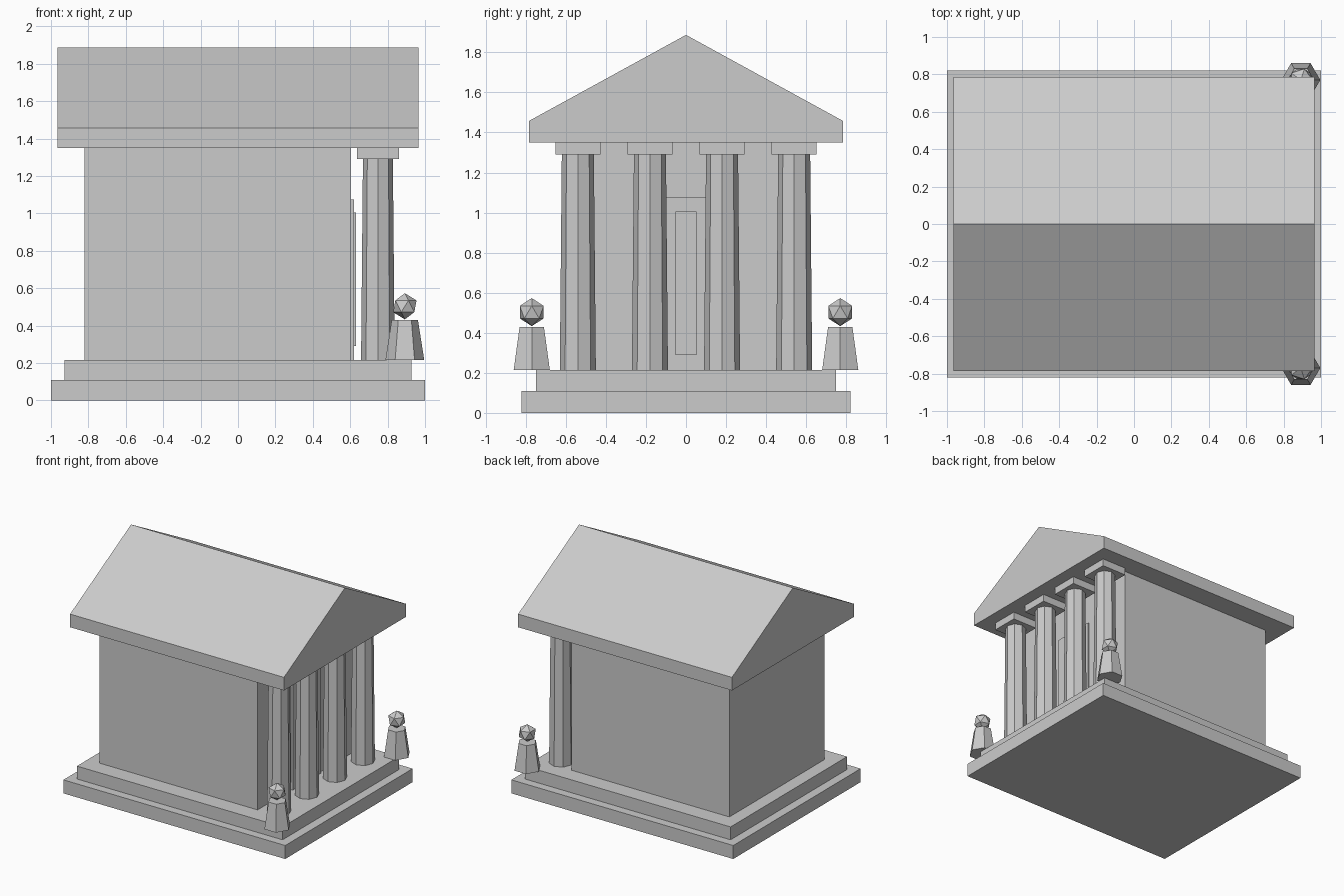
import bpy
import bmesh
import math

default = bpy.data.objects.get("Cube")
if default:
    bpy.data.objects.remove(default, do_unlink=True)

# Single stone colour
stone = bpy.data.materials.new("grey stone")
stone.use_nodes = True
GREY = (0.6, 0.6, 0.6, 1)
stone.diffuse_color = GREY
stone.node_tree.nodes["Principled BSDF"].inputs["Base Color"].default_value = GREY


def finish(name, bm):
    bmesh.ops.recalc_face_normals(bm, faces=bm.faces)
    mesh = bpy.data.meshes.new(name)
    bm.to_mesh(mesh)
    bm.free()
    mesh.materials.append(stone)
    obj = bpy.data.objects.new(name, mesh)
    bpy.context.collection.objects.link(obj)
    return obj


def box(name, x, y, z):
    """Box from (min, max) ranges on each axis."""
    bm = bmesh.new()
    bmesh.ops.create_cube(bm, size=1)
    for v in bm.verts:
        v.co = [r[0] if c < 0 else r[1] for c, r in zip(v.co, (x, y, z))]
    return finish(name, bm)


def taper(name, sides, r_bottom, r_top, x, y, z):
    """Tapered prism with a corner pointing along +x."""
    bm = bmesh.new()
    bmesh.ops.create_cone(bm, cap_ends=True, segments=sides, radius1=r_bottom,
                          radius2=r_top, depth=z[1] - z[0])
    obj = finish(name, bm)
    obj.rotation_euler.z = math.pi / 2
    obj.location = (x, y, sum(z) / 2)
    return obj


def both(half):
    return (-half, half)


FLOOR, EAVE = 0.215, 1.35

# Stepped base and hall
box("lower_step", both(1), both(0.82), (0, 0.11))
box("upper_step", both(0.927), both(0.75), (0.11, FLOOR))
box("hall", (-0.82, 0.605), both(0.612), (FLOOR, EAVE))

# Doorway on the portico side
box("door_frame", (0.605, 0.62), both(0.18), (FLOOR, 1.075))
box("door_panel", (0.62, 0.63), both(0.053), (0.29, 1.005))

# Gabled roof: pentagon profile extruded along x
bm = bmesh.new()
profile = [(-0.785, EAVE), (0.785, EAVE), (0.785, 1.457), (0, 1.887), (-0.785, 1.457)]
gable = bm.faces.new([bm.verts.new((-0.964, y, z)) for y, z in profile])
end = bmesh.ops.extrude_face_region(bm, geom=[gable], use_keep_orig=True)
bmesh.ops.translate(bm, vec=(1.928, 0, 0),
                    verts=[g for g in end["geom"] if isinstance(g, bmesh.types.BMVert)])
finish("roof", bm)

# Row of four columns with square capitals
for i in range(4):
    y = (i - 1.5) * 0.36
    taper(f"column_{i + 1}", 8, 0.09, 0.08, 0.748, y, (FLOOR, 1.29))
    box(f"capital_{i + 1}", (0.636, 0.86), (y - 0.112, y + 0.112), (1.29, EAVE))

# Corner pedestals with faceted orbs
for side, y in (("right", -0.77), ("left", 0.77)):
    taper(f"{side}_pedestal", 6, 0.104, 0.07, 0.892, y, (FLOOR, 0.43))
    bm = bmesh.new()
    bmesh.ops.create_icosphere(bm, subdivisions=1, radius=0.07)
    orb = finish(f"{side}_orb", bm)
    orb.location = (0.892, y, 0.503)
